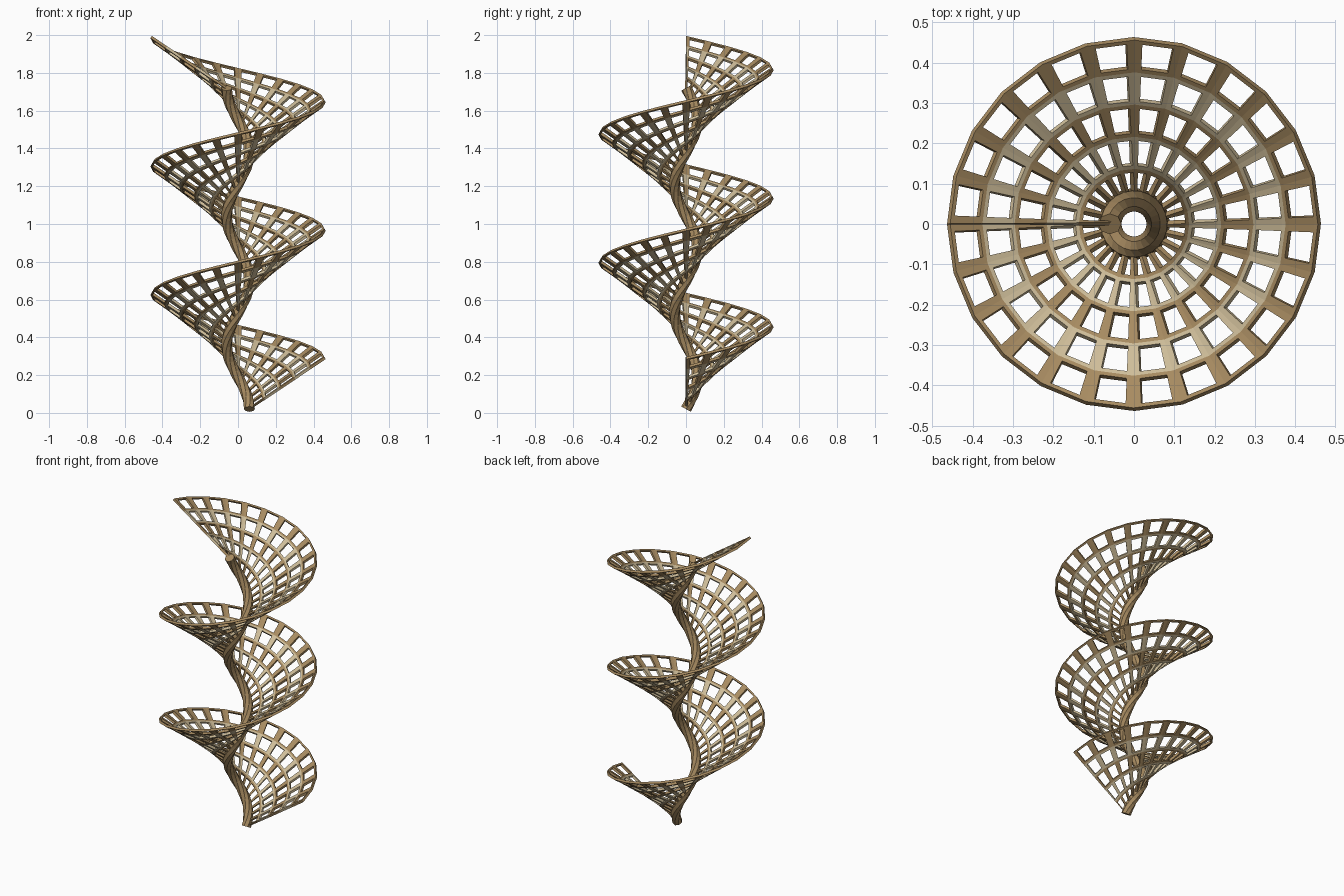
import bpy, bmesh, math
from mathutils import Vector

if "Cube" in bpy.data.objects:
    bpy.data.objects.remove(bpy.data.objects["Cube"])

TURNS, SEGS, PITCH, Z0 = 2.5, 24, 0.68, 0.02
STEPS = int(TURNS * SEGS)
R_IN, BAND, BANDS = 0.06, 0.08, 5
SLOPE = 0.27 / 0.4


def material(name, rgb):
    m = bpy.data.materials.new(name)
    m.use_nodes = True
    m.diffuse_color = (*rgb, 1)
    m.node_tree.nodes["Principled BSDF"].inputs["Base Color"].default_value = (*rgb, 1)
    return m


brown = material("brown", (0.39, 0.26, 0.12))
beige = material("beige", (0.62, 0.51, 0.32))


def spiral(step, r):
    """Point on the spiral sheet, straight between whole steps."""
    def at(i):
        a = math.tau * i / SEGS
        z = Z0 + PITCH * i / SEGS + (r - R_IN) * SLOPE
        return Vector((r * math.cos(a), r * math.sin(a), z))
    i = min(int(step), STEPS - 1)
    return at(i).lerp(at(i + 1), step - i)


def finish(name, bm, mats):
    me = bpy.data.meshes.new(name)
    bm.to_mesh(me)
    bm.free()
    for m in mats:
        me.materials.append(m)
    ob = bpy.data.objects.new(name, me)
    bpy.context.collection.objects.link(ob)
    return ob


# Spiral lattice: a frame of four strips around each open cell
bm = bmesh.new()
rib, ring = 0.17, 0.009
for s in range(STEPS):
    us = (s, s + rib, s + 1 - rib, s + 1)
    for b in range(BANDS):
        r = R_IN + b * BAND
        rs = (r, r + ring, r + BAND - ring, r + BAND)
        for i in range(3):
            for j in range(3):
                if i == 1 and j == 1:
                    continue
                corners = ((i, j), (i, j + 1), (i + 1, j + 1), (i + 1, j))
                f = bm.faces.new([bm.verts.new(spiral(us[p], rs[q])) for p, q in corners])
                f.material_index = b % 2
bmesh.ops.remove_doubles(bm, verts=bm.verts, dist=0.0005)
bmesh.ops.recalc_face_normals(bm, faces=bm.faces)
lattice = finish("spiral_lattice", bm, (brown, beige))
solid = lattice.modifiers.new("thickness", "SOLIDIFY")
solid.thickness, solid.offset = 0.014, 0

# Twisted central stem: a round section swept along the inner helix
bm = bmesh.new()
SIDES, TUBE_R = 8, 0.029
rows = []
for i in range(STEPS + 1):
    a = math.tau * i / SEGS
    out = Vector((math.cos(a), math.sin(a), 0))
    along = Vector((-R_IN * math.sin(a), R_IN * math.cos(a), PITCH / math.tau)).normalized()
    side = along.cross(out)
    centre = spiral(i, R_IN)
    rows.append([bm.verts.new(centre + TUBE_R * (math.cos(t) * out + math.sin(t) * side))
                 for t in (math.tau * k / SIDES for k in range(SIDES))])
for lo, hi in zip(rows, rows[1:]):
    for k in range(SIDES):
        n = (k + 1) % SIDES
        bm.faces.new((lo[k], lo[n], hi[n], hi[k]))
bm.faces.new(rows[0][::-1])
bm.faces.new(rows[-1])
bmesh.ops.recalc_face_normals(bm, faces=bm.faces)
finish("central_stem", bm, (brown,))
